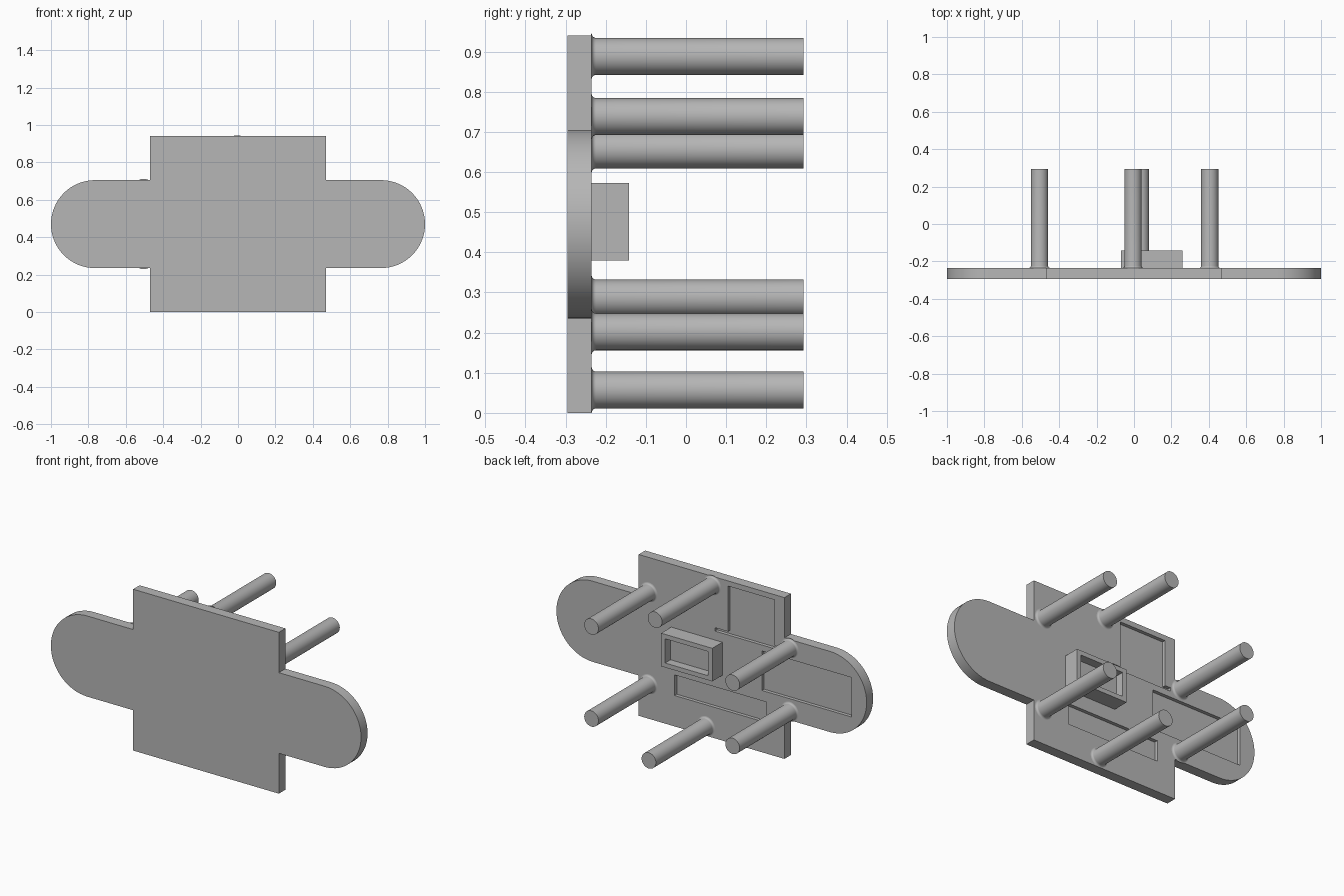
import bpy, bmesh, math
from mathutils import Vector, Matrix

cube = bpy.data.objects.get("Cube")
if cube:
    bpy.data.objects.remove(cube, do_unlink=True)

grey = bpy.data.materials.new("plain grey")
grey.use_nodes = True
colour = (0.47, 0.47, 0.47, 1)
grey.diffuse_color = colour
grey.node_tree.nodes["Principled BSDF"].inputs["Base Color"].default_value = colour

FRONT, BACK, TIP = -0.295, -0.235, 0.293
MID = 0.47          # mid height, also half the width of the central panel
WING_R = 0.235
RECESS = 0.02


def add_object(name, bm):
    bmesh.ops.recalc_face_normals(bm, faces=bm.faces)
    mesh = bpy.data.meshes.new(name)
    bm.to_mesh(mesh)
    bm.free()
    mesh.materials.append(grey)
    obj = bpy.data.objects.new(name, mesh)
    bpy.context.collection.objects.link(obj)
    return obj


def prism(name, outline, y0, y1):
    """Extrude an x/z outline from y0 to y1."""
    bm = bmesh.new()
    face = bm.faces.new([bm.verts.new((x, y0, z)) for x, z in outline])
    moved = bmesh.ops.extrude_face_region(bm, geom=[face])["geom"]
    verts = [g for g in moved if isinstance(g, bmesh.types.BMVert)]
    bmesh.ops.translate(bm, verts=verts, vec=(0, y1 - y0, 0))
    return add_object(name, bm)


def block(name, x0, x1, z0, z1, y0, y1):
    return prism(name, [(x0, z0), (x1, z0), (x1, z1), (x0, z1)], y0, y1)


def cut(target, cutter):
    mod = target.modifiers.new("cut", 'BOOLEAN')
    mod.operation = 'DIFFERENCE'
    mod.solver = 'EXACT'
    mod.object = cutter
    cutter.hide_render = True
    cutter.hide_set(True)


def smooth(obj):
    bpy.ops.object.select_all(action='DESELECT')
    obj.select_set(True)
    bpy.context.view_layer.objects.active = obj
    bpy.ops.object.shade_smooth_by_angle(angle=math.radians(30))


# Plate outline: square panel with a round-ended wing on each side
STEPS = 32
arc = [(1 - WING_R + WING_R * math.cos(a), WING_R * math.sin(a))
       for a in (math.pi * (i / STEPS - 0.5) for i in range(STEPS + 1))]
half = [(MID, -MID), (MID, -WING_R)] + arc + [(MID, WING_R), (MID, MID)]
outline = half + [(-x, -z) for x, z in half]
plate = prism("back_plate", [(x, z + MID) for x, z in outline], FRONT, BACK)
smooth(plate)

# Shallow pockets in the rear of the plate
upper = [(-0.405, 0.91), (-0.405, 0.645), (-0.44, 0.645), (-0.44, 0.625),
         (-0.022, 0.625), (-0.022, 0.645), (-0.106, 0.645), (-0.106, 0.91)]
cut(plate, prism("upper_pocket_cutter", upper, BACK - RECESS, BACK + 0.05))
for name, x0, x1, z0, z1 in [("wing", -0.904, -0.325, 0.36, 0.59),
                             ("lower", -0.353, 0.238, 0.18, 0.30)]:
    cut(plate, block(name + "_pocket_cutter", x0, x1, z0, z1, BACK - RECESS, BACK + 0.05))

# Raised open housing
WALL, DEPTH, RIM = 0.026, 0.05, -0.142
x0, x1, z0, z1 = -0.07, 0.26, 0.38, 0.573
housing = block("housing", x0, x1, z0, z1, BACK - 0.002, RIM)
cut(housing, block("housing_cutter", x0 + WALL, x1 - WALL, z0 + WALL, z1 - WALL,
                   RIM - DEPTH, RIM + 0.05))


# Round posts with a small fillet at the foot
def post(name, x, z, radius=0.046, fillet=0.011):
    bm = bmesh.new()
    foot = [(radius + fillet * (1 - math.sin(a)), BACK + fillet * (1 - math.cos(a)))
            for a in (math.pi / 2 * i / 5 for i in range(6))]
    profile = [(0, BACK - 0.002), (foot[0][0], BACK - 0.002)] + foot + [(radius, TIP), (0, TIP)]
    verts = [bm.verts.new((r, y, 0)) for r, y in profile]
    edges = [bm.edges.new(pair) for pair in zip(verts, verts[1:])]
    bmesh.ops.spin(bm, geom=verts + edges, cent=(0, 0, 0), axis=(0, 1, 0),
                   angle=2 * math.pi, steps=40)
    bmesh.ops.remove_doubles(bm, verts=bm.verts, dist=0.0001)
    bmesh.ops.transform(bm, matrix=Matrix.Translation(Vector((x, 0, z))), verts=bm.verts)
    smooth(add_object(name, bm))


for name, x, z in [("top_middle_post", -0.005, 0.888), ("top_left_post", 0.405, 0.738),
                   ("top_right_post", -0.505, 0.655), ("bottom_right_post", -0.505, 0.286),
                   ("bottom_left_post", 0.405, 0.202), ("bottom_middle_post", 0.035, 0.057)]:
    post(name, x, z)
